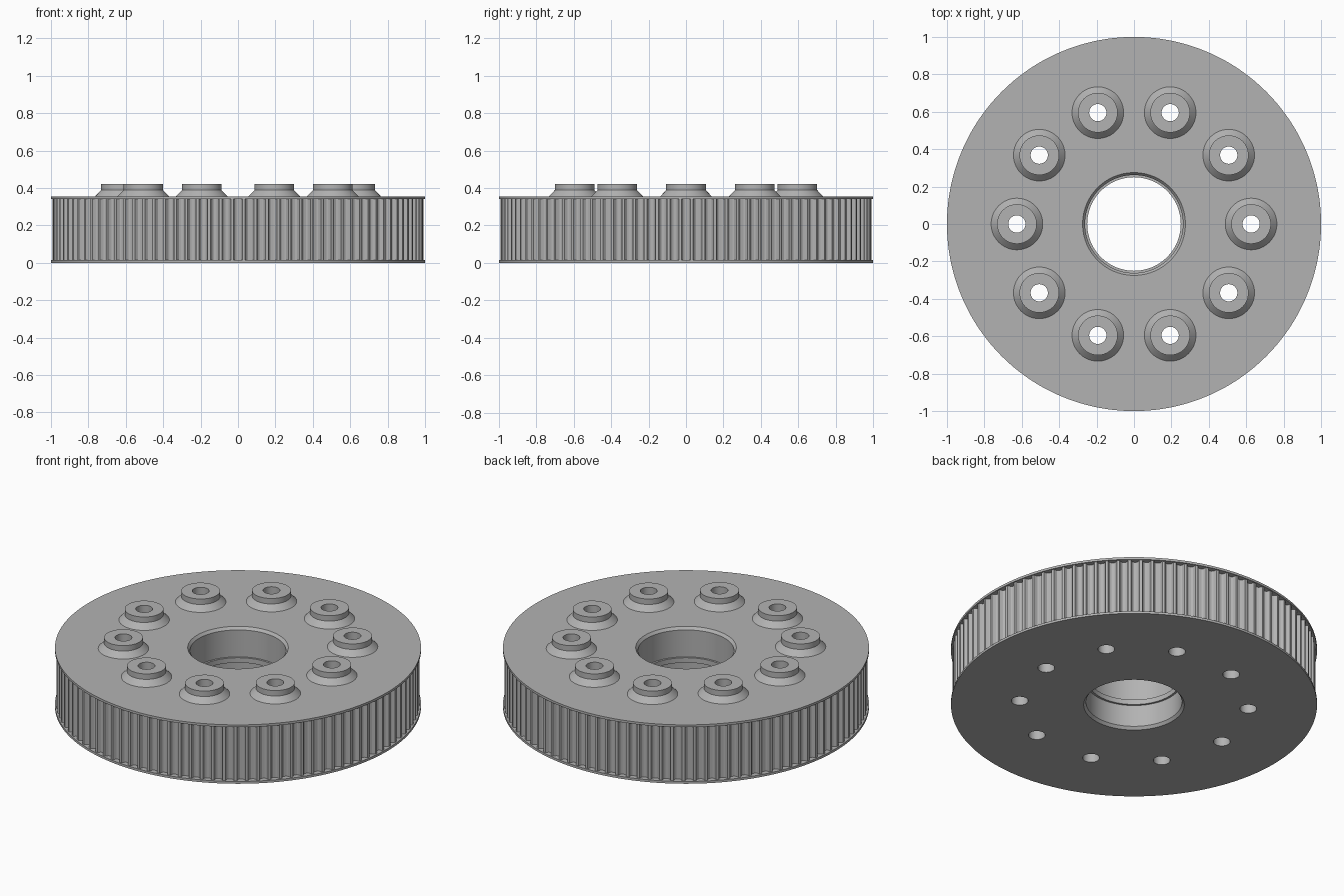
import bpy
import bmesh
from math import cos, sin, pi, radians

TOP = 0.355          # upper face of the wheel
RIM = 0.014          # flange thickness
TEETH = 100
BOSSES = 10
BOSS_CIRCLE = 0.626
BOSS_BASE, BOSS_TOP, BOLT = 0.138, 0.106, 0.046

if "Cube" in bpy.data.objects:
    bpy.data.objects.remove(bpy.data.objects["Cube"], do_unlink=True)

steel = bpy.data.materials.new("grey steel")
steel.use_nodes = True
GREY = (0.45, 0.45, 0.45, 1)
steel.diffuse_color = GREY
steel.node_tree.nodes["Principled BSDF"].inputs["Base Color"].default_value = GREY


def ring(bm, radii, angles, z, cx=0, cy=0):
    """Closed loop of vertices; returns (verts, edges)."""
    vs = [bm.verts.new((cx + r * cos(a), cy + r * sin(a), z))
          for r, a in zip(radii, angles)]
    es = [bm.edges.new((v, vs[(i + 1) % len(vs)])) for i, v in enumerate(vs)]
    return vs, es


def circle(bm, r, z, n, cx=0, cy=0):
    return ring(bm, [r] * n, [2 * pi * i / n for i in range(n)], z, cx, cy)


def skin(bm, rings):
    """Join successive loops with quads."""
    for (a, _), (b, _) in zip(rings, rings[1:]):
        n = len(a)
        for i in range(n):
            j = (i + 1) % n
            bm.faces.new((a[i], a[j], b[j], b[i]))


def cap(bm, rings, normal):
    """Flat face bounded by an outer loop, with holes."""
    edges = [e for _, es in rings for e in es]
    bmesh.ops.triangle_fill(bm, edges=edges, use_beauty=True, normal=normal)


def finish(bm, name):
    bmesh.ops.recalc_face_normals(bm, faces=bm.faces)
    mesh = bpy.data.meshes.new(name)
    bm.to_mesh(mesh)
    bm.free()
    mesh.materials.append(steel)
    obj = bpy.data.objects.new(name, mesh)
    bpy.context.collection.objects.link(obj)
    bpy.ops.object.select_all(action='DESELECT')
    obj.select_set(True)
    bpy.context.view_layer.objects.active = obj
    bpy.ops.object.shade_smooth_by_angle(angle=radians(28))
    return obj


centres = [(BOSS_CIRCLE * cos(2 * pi * i / BOSSES),
            BOSS_CIRCLE * sin(2 * pi * i / BOSSES)) for i in range(BOSSES)]

# Toothed wheel: rounded grooves between two thin flanges
bm = bmesh.new()
groove = [(-0.38, 0.992), (-0.33, 0.983), (-0.25, 0.973), (-0.12, 0.968),
          (0.12, 0.968), (0.25, 0.973), (0.33, 0.983), (0.38, 0.992)]
angles = [2 * pi * (t + f) / TEETH for t in range(TEETH) for f, _ in groove]
tooth_radii = [r for _, r in groove] * TEETH
rim_radii = [1.0] * len(angles)
outside = [ring(bm, radii, angles, z) for radii, z in (
    (rim_radii, 0), (rim_radii, RIM), (tooth_radii, RIM),
    (tooth_radii, TOP - RIM), (rim_radii, TOP - RIM), (rim_radii, TOP))]
skin(bm, outside)

# Bore with chamfered mouths and a narrow inner ridge
bore = [circle(bm, r, z, 96) for r, z in (
    (0.275, 0), (0.262, 0.016), (0.262, 0.147), (0.25, 0.147),
    (0.25, 0.177), (0.262, 0.177), (0.262, TOP - 0.016), (0.275, TOP))]
skin(bm, bore)

# Upper and lower faces, open where the bosses and bolt holes go
cap(bm, [outside[-1], bore[-1]] +
    [circle(bm, BOSS_BASE, TOP, 64, x, y) for x, y in centres], (0, 0, 1))
cap(bm, [outside[0], bore[0]] +
    [circle(bm, BOLT, 0, 64, x, y) for x, y in centres], (0, 0, -1))
finish(bm, "toothed_wheel")

# Bosses: conical foot, short collar and a through bolt hole
profile = [(BOSS_BASE, TOP), (BOSS_TOP, 0.388), (BOSS_TOP, 0.421),
           (BOLT, 0.421), (BOLT, 0)]
for i, (x, y) in enumerate(centres):
    bm = bmesh.new()
    skin(bm, [circle(bm, r, z, 64, x, y) for r, z in profile])
    finish(bm, f"boss_{i + 1}")
